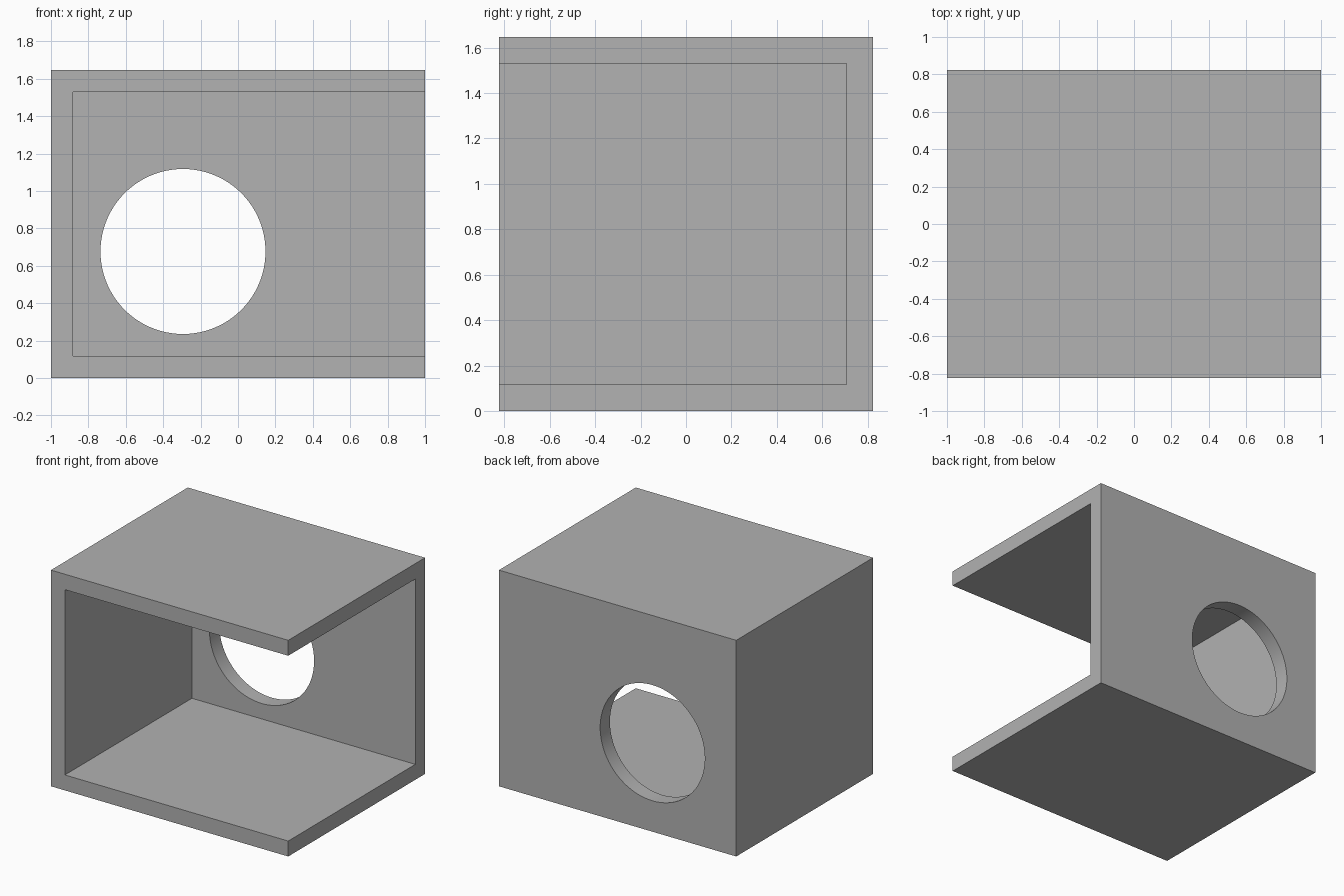
import bpy
import math

if "Cube" in bpy.data.objects:
    bpy.data.objects.remove(bpy.data.objects["Cube"], do_unlink=True)

UNIT = 2 / 17                      # wall thickness
W, D, H = 17 * UNIT, 14 * UNIT, 14 * UNIT

grey = bpy.data.materials.new("plain grey")
grey.use_nodes = True
colour = (0.445, 0.445, 0.445, 1)
grey.diffuse_color = colour
grey.node_tree.nodes["Principled BSDF"].inputs["Base Color"].default_value = colour


def box(name, low, high):
    """Axis-aligned box between two corners."""
    centre = [(a + b) / 2 for a, b in zip(low, high)]
    bpy.ops.mesh.primitive_cube_add(size=1, location=centre)
    ob = bpy.context.object
    ob.name = name
    ob.scale = [b - a for a, b in zip(low, high)]
    bpy.ops.object.transform_apply(location=True, rotation=True, scale=True)
    ob.data.materials.append(grey)
    return ob


def cut(target, cutter):
    """Subtract the cutter from the target and discard it."""
    cutter.hide_render = True
    mod = target.modifiers.new("cut", 'BOOLEAN')
    mod.operation = 'DIFFERENCE'
    mod.solver = 'EXACT'
    mod.object = cutter
    bpy.context.view_layer.objects.active = target
    bpy.ops.object.modifier_apply(modifier=mod.name)
    bpy.data.objects.remove(cutter, do_unlink=True)


# Solid block
shell = box("box_shell", (-W / 2, -D / 2, 0), (W / 2, D / 2, H))

# Hollow, open at the front and at the left (+x) end
cut(shell, box("hollow_cutter",
               (-W / 2 + UNIT, -D, UNIT),
               (W, D / 2 - UNIT, H - UNIT)))

# Round hole through the back wall
bpy.ops.mesh.primitive_cylinder_add(
    vertices=96, radius=3.75 * UNIT, depth=4 * UNIT,
    location=(-2.5 * UNIT, D / 2, 5.75 * UNIT), rotation=(math.pi / 2, 0, 0))
hole = bpy.context.object
hole.name = "hole_cutter"
hole.data.materials.append(grey)
cut(shell, hole)

# Smooth hole rim, sharp box edges
bpy.ops.object.select_all(action='DESELECT')
shell.select_set(True)
bpy.context.view_layer.objects.active = shell
bpy.ops.object.shade_smooth_by_angle(angle=math.radians(30))
